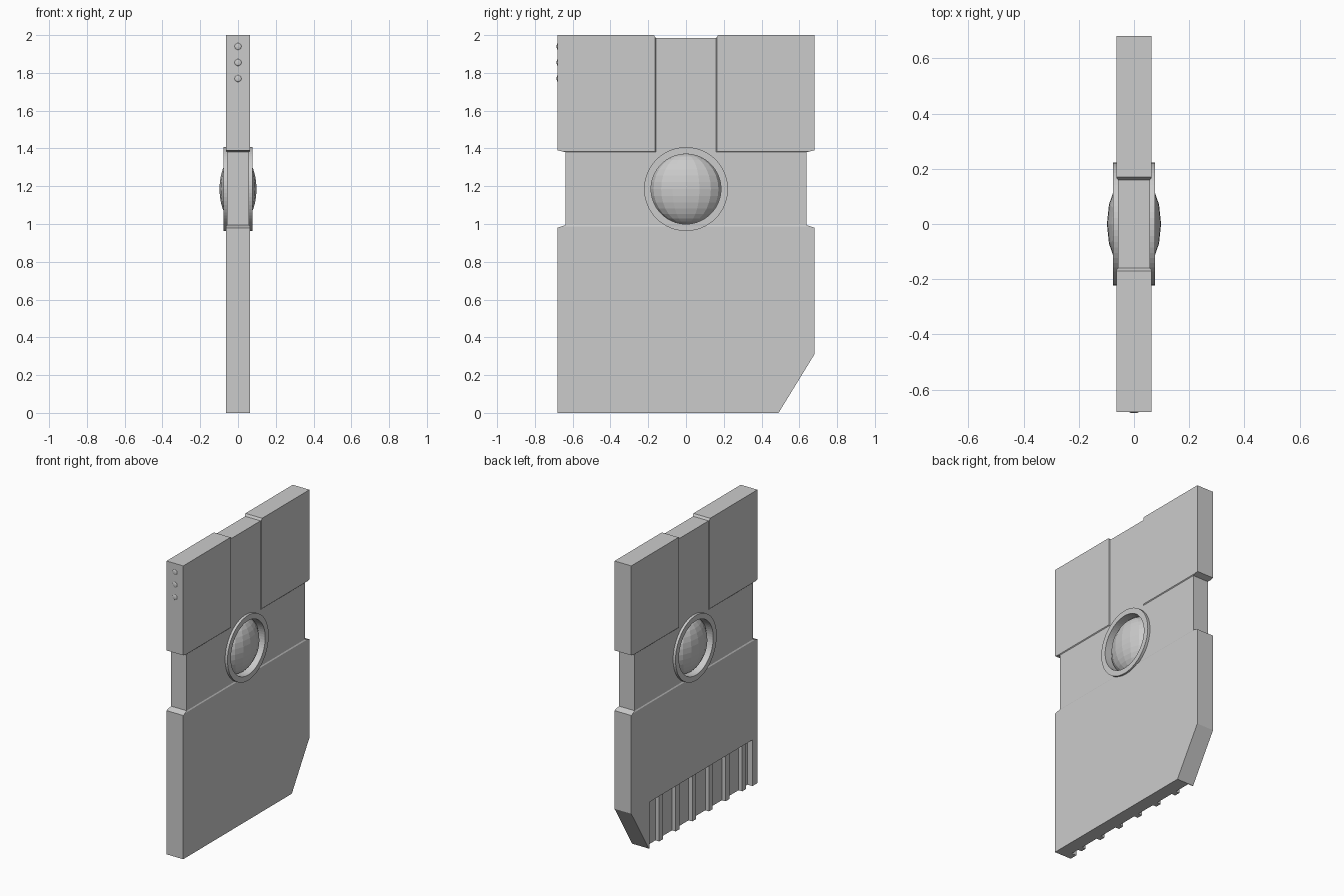
import bpy, bmesh, math
from mathutils import Matrix

if "Cube" in bpy.data.objects:
    bpy.data.objects.remove(bpy.data.objects["Cube"])

CZ = 1.185          # height of the round button
HALF = 0.063        # half thickness of the card


def finish(bm, name):
    bmesh.ops.recalc_face_normals(bm, faces=bm.faces)
    me = bpy.data.meshes.new(name)
    bm.to_mesh(me)
    bm.free()
    ob = bpy.data.objects.new(name, me)
    bpy.context.collection.objects.link(ob)
    return ob


def loft(name, sections, caps=True):
    """Join (x, [(y, z), ...]) sections; without caps the loop closes on itself."""
    bm = bmesh.new()
    rings = [[bm.verts.new((x, y, z)) for y, z in pts] for x, pts in sections]
    pairs = list(zip(rings, rings[1:]))
    if caps:
        bm.faces.new(rings[0])
        bm.faces.new(rings[-1])
    else:
        pairs.append((rings[-1], rings[0]))
    n = len(rings[0])
    for a, b in pairs:
        for i in range(n):
            j = (i + 1) % n
            bm.faces.new((a[i], a[j], b[j], b[i]))
    return finish(bm, name)


def box(name, x0, x1, y0, y1, z0, z1):
    pts = [(y0, z0), (y1, z0), (y1, z1), (y0, z1)]
    return loft(name, [(x0, pts), (x1, pts)])


def circle(r, n=64):
    return [(r * math.cos(2 * math.pi * i / n), CZ + r * math.sin(2 * math.pi * i / n))
            for i in range(n)]


def ellipsoid(name, centre, size, seg, rings):
    bm = bmesh.new()
    bmesh.ops.create_uvsphere(bm, u_segments=seg, v_segments=rings, radius=1,
                              matrix=Matrix.Translation(centre) @ Matrix.Diagonal((*size, 1)))
    return finish(bm, name)


def cut(target, cutter):
    m = target.modifiers.new("cut", 'BOOLEAN')
    m.operation, m.solver, m.object = 'DIFFERENCE', 'EXACT', cutter
    bpy.context.view_layer.objects.active = target
    bpy.ops.object.modifier_apply(modifier=m.name)
    bpy.data.objects.remove(cutter)


# Card outline: clipped corner, side notches, shallow top notch
outline = [(-.68, 0), (.49, 0), (.68, .31), (.68, .98), (.637, .995), (.637, 1.38),
           (.68, 1.39), (.68, 2), (.17, 2), (.16, 1.985), (-.16, 1.985), (-.17, 2),
           (-.68, 2), (-.68, 1.39), (-.637, 1.38), (-.637, .995), (-.68, .98)]
card = loft("card_body", [(-HALF, outline), (HALF, outline)])


# T-shaped shallow recess on both faces
def tee(y, z0, z1):
    return [(-.8, z0), (.8, z0), (.8, z1), (y, z1), (y, 2.1), (-y, 2.1), (-y, z1), (-.8, z1)]


for s in (-1, 1):
    cut(card, loft("recess_cutter", [(s * .058, tee(.16, .995, 1.38)),
                                     (s * .068, tee(.17, .98, 1.39))]))

# Button hole and contact pocket
cut(card, loft("hole_cutter", [(-.2, circle(.185)), (.2, circle(.185))]))
cut(card, box("pocket_cutter", -.2, -.027, -.626, .485, -.1, .315))

# Ribs between the contacts
for i in range(6):
    y = .348 - .179 * i
    box("contact_rib", -.055, -.026, y - .02, y + .02, 0, .315)

# Raised rim on each face
for s in (-1, 1):
    rim = loft("button_rim", [(s * .057, circle(.222)), (s * .076, circle(.222)),
                              (s * .076, circle(.185)), (s * .057, circle(.185))], caps=False)

# Faceted button showing on both faces
ellipsoid("button", (0, 0, CZ), (.098, .186, .186), 16, 16)

# Three grip bumps on the front edge
for z in (1.77, 1.855, 1.94):
    ellipsoid("grip_bump", (0, -.68, z), (.018, .005, .018), 12, 8)
